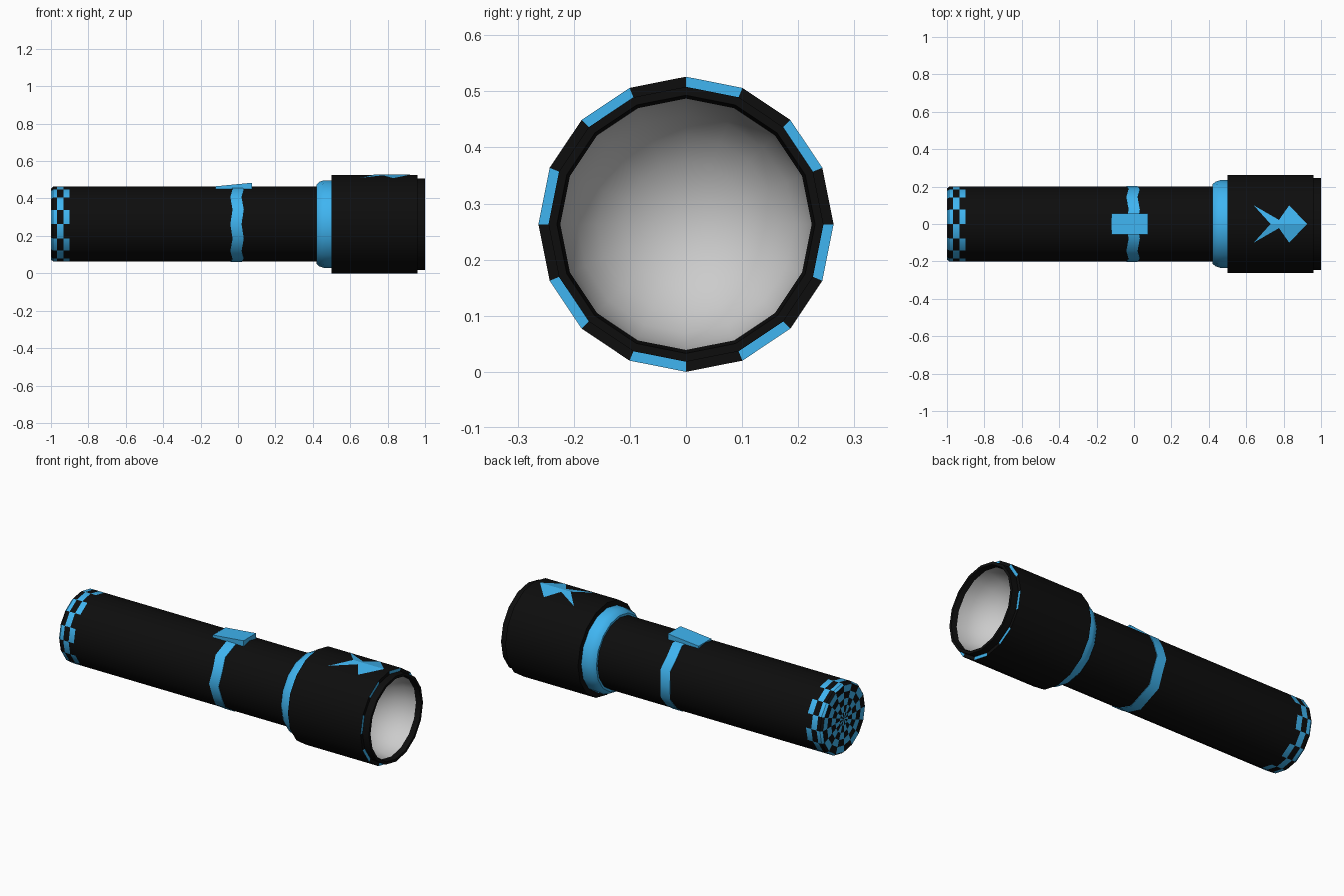
import bpy, bmesh, math

if "Cube" in bpy.data.objects:
    bpy.data.objects.remove(bpy.data.objects["Cube"])

SIDES = 16
AXIS_Z = 0.263


def material(name, rgb):
    m = bpy.data.materials.new(name)
    m.diffuse_color = (*rgb, 1)
    m.use_nodes = True
    m.node_tree.nodes["Principled BSDF"].inputs["Base Color"].default_value = m.diffuse_color
    return m


BLACK = material("black", (0.004, 0.004, 0.004))
BLUE = material("blue", (0.05, 0.46, 0.88))


def finish(name, bm, mats, smooth=True):
    mesh = bpy.data.meshes.new(name)
    bm.to_mesh(mesh)
    bm.free()
    for m in mats:
        mesh.materials.append(m)
    ob = bpy.data.objects.new(name, mesh)
    bpy.context.collection.objects.link(ob)
    if smooth:
        bpy.ops.object.select_all(action='DESELECT')
        ob.select_set(True)
        bpy.context.view_layer.objects.active = ob
        bpy.ops.object.shade_smooth_by_angle(angle=math.radians(30))
    return ob


def lathe(name, profile, mats, paint=lambda i, k: 0, shift=lambda k: 0):
    """Spin (x, radius) points about the long axis; paint picks a material per face."""
    bm = bmesh.new()
    rings = []
    for x, r in profile:
        rings.append([bm.verts.new((x + shift(k),
                                    r * math.sin(2 * math.pi * k / SIDES),
                                    AXIS_Z + r * math.cos(2 * math.pi * k / SIDES)))
                      for k in range(SIDES)])
    for i, (a, b) in enumerate(zip(rings, rings[1:])):
        for k in range(SIDES):
            n = (k + 1) % SIDES
            f = bm.faces.new((a[k], b[k], b[n], a[n]))
            f.material_index = paint(i, k)
    bmesh.ops.remove_doubles(bm, verts=bm.verts, dist=1e-5)
    return finish(name, bm, mats)


# handle tube with chequered end cap and tail
cap = [(-1, 0), (-1, 0.038), (-1, 0.076), (-1, 0.114), (-1, 0.152), (-1, 0.19)]
tail = [(-0.988, 0.2), (-0.967, 0.2), (-0.933, 0.2), (-0.9, 0.2)]
lathe("handle", cap + tail + [(0.45, 0.2)], (BLACK, BLUE),
      paint=lambda i, k: (i - (i > 5) + k) % 2 if i < 9 else 0)

# wavy band around the handle
lathe("wavy_band", [(-0.03, 0.195), (-0.03, 0.203), (0.03, 0.203), (0.03, 0.195)],
      (BLUE,), shift=lambda k: (-0.006, 0.006)[k % 2] - 0.005)

# collar between handle and head
lathe("collar", [(0.42, 0.195), (0.42, 0.212), (0.435, 0.226), (0.46, 0.234), (0.505, 0.234)],
      (BLUE,))

# head with stepped front rim, step painted in alternating blocks
lathe("head", [(0.5, 0.19), (0.5, 0.263), (0.96, 0.263), (0.96, 0.245),
               (1.0, 0.245), (1.0, 0.23), (0.97, 0.224)],
      (BLACK, BLUE), paint=lambda i, k: int(i == 2 and k % 2 == 0))

# concave reflector
bowl = [(0.97 - 0.22 * math.sin(t * math.pi / 12), 0.224 * math.cos(t * math.pi / 12))
        for t in range(6)] + [(0.75, 0)]
lathe("reflector", bowl, ())

# wedge-shaped switch
bm = bmesh.new()
side = [(-0.12, 0.445), (0.075, 0.445), (0.075, 0.484), (-0.12, 0.465)]
near = [bm.verts.new((x, -0.057, z)) for x, z in side]
far = [bm.verts.new((x, 0.057, z)) for x, z in side]
bm.faces.new(near)
bm.faces.new(far[::-1])
for i in range(4):
    j = (i + 1) % 4
    bm.faces.new((near[j], near[i], far[i], far[j]))
bmesh.ops.recalc_face_normals(bm, faces=bm.faces)
finish("switch", bm, (BLUE,), smooth=False)

# arrow-shaped inlay lying on the two top facets of the head
bm = bmesh.new()
outline = [(0.925, 0), (0.83, 0.1), (0.775, 0.022), (0.64, 0.1), (0.73, 0)]
for s in (1, -1):
    vs = [bm.verts.new((x, s * y, 2 * AXIS_Z + 0.002 - 0.199 * y)) for x, y in outline]
    for tri in ((0, 1, 2), (0, 2, 4), (2, 3, 4)):
        bm.faces.new([vs[i] for i in tri][::s])
bmesh.ops.remove_doubles(bm, verts=bm.verts, dist=1e-5)
finish("arrow_inlay", bm, (BLUE,), smooth=False)
